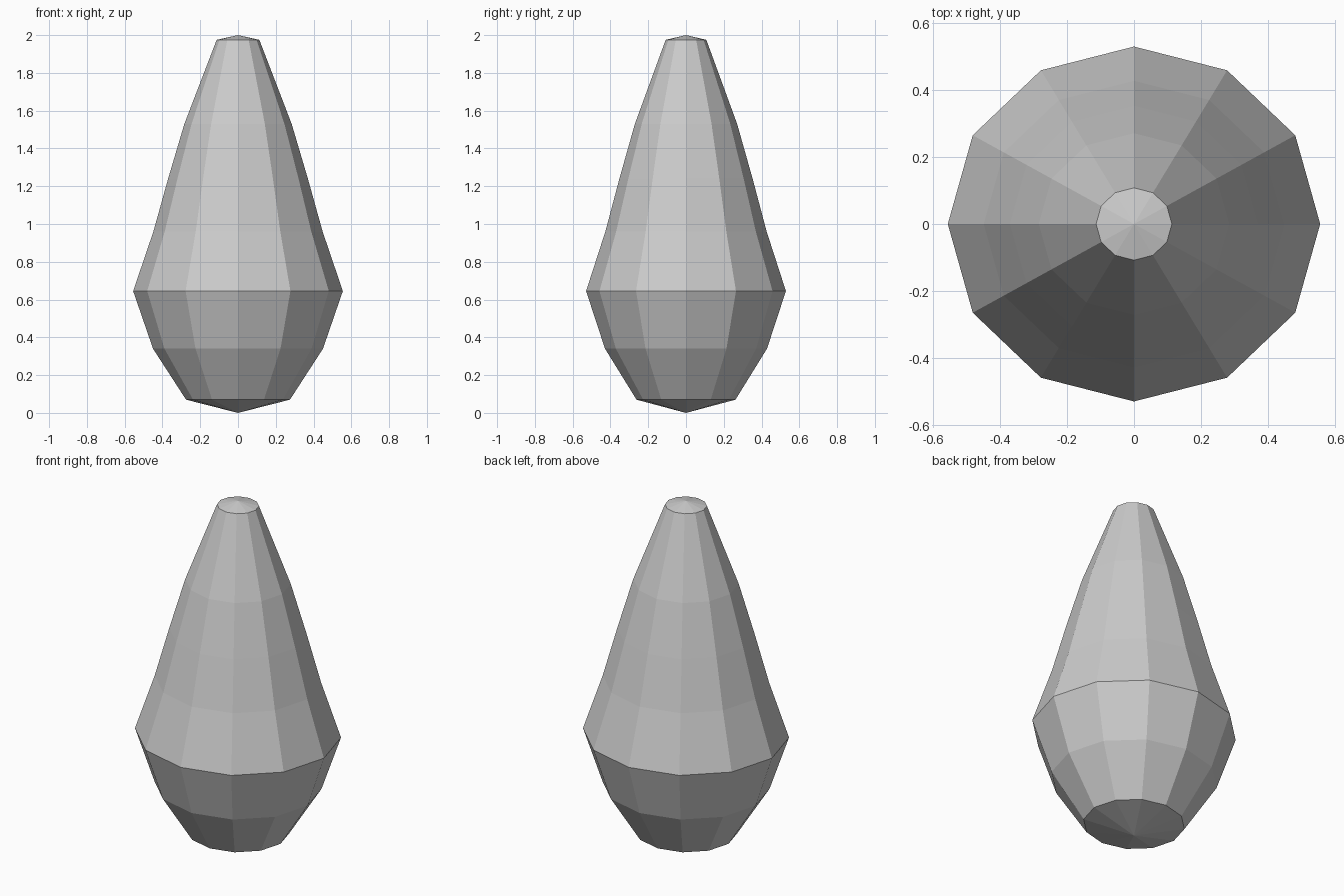
import bpy, bmesh
from math import cos, sin, pi

if "Cube" in bpy.data.objects:
    bpy.data.objects.remove(bpy.data.objects["Cube"])

SIDES = 12
Y_SCALE = 0.953  # slightly narrower front to back

# (radius, height) rings from bottom to top
PROFILE = [(0.275, 0.07), (0.45, 0.34), (0.555, 0.645), (0.448, 0.96),
           (0.37, 1.24), (0.284, 1.53), (0.113, 1.975)]

bm = bmesh.new()
rings = []
for r, z in PROFILE:
    rings.append([bm.verts.new((r * cos(2 * pi * i / SIDES),
                                r * Y_SCALE * sin(2 * pi * i / SIDES), z))
                  for i in range(SIDES)])
bottom_tip = bm.verts.new((0, 0, 0))
top_tip = bm.verts.new((0, 0, 2))

# side walls and the shallow pointed caps
for i in range(SIDES):
    j = (i + 1) % SIDES
    for lower, upper in zip(rings, rings[1:]):
        bm.faces.new((lower[i], lower[j], upper[j], upper[i]))
    bm.faces.new((bottom_tip, rings[0][j], rings[0][i]))
    bm.faces.new((top_tip, rings[-1][i], rings[-1][j]))

bmesh.ops.recalc_face_normals(bm, faces=bm.faces)
mesh = bpy.data.meshes.new("teardrop_body")
bm.to_mesh(mesh)
bm.free()
bpy.context.collection.objects.link(bpy.data.objects.new("teardrop_body", mesh))
